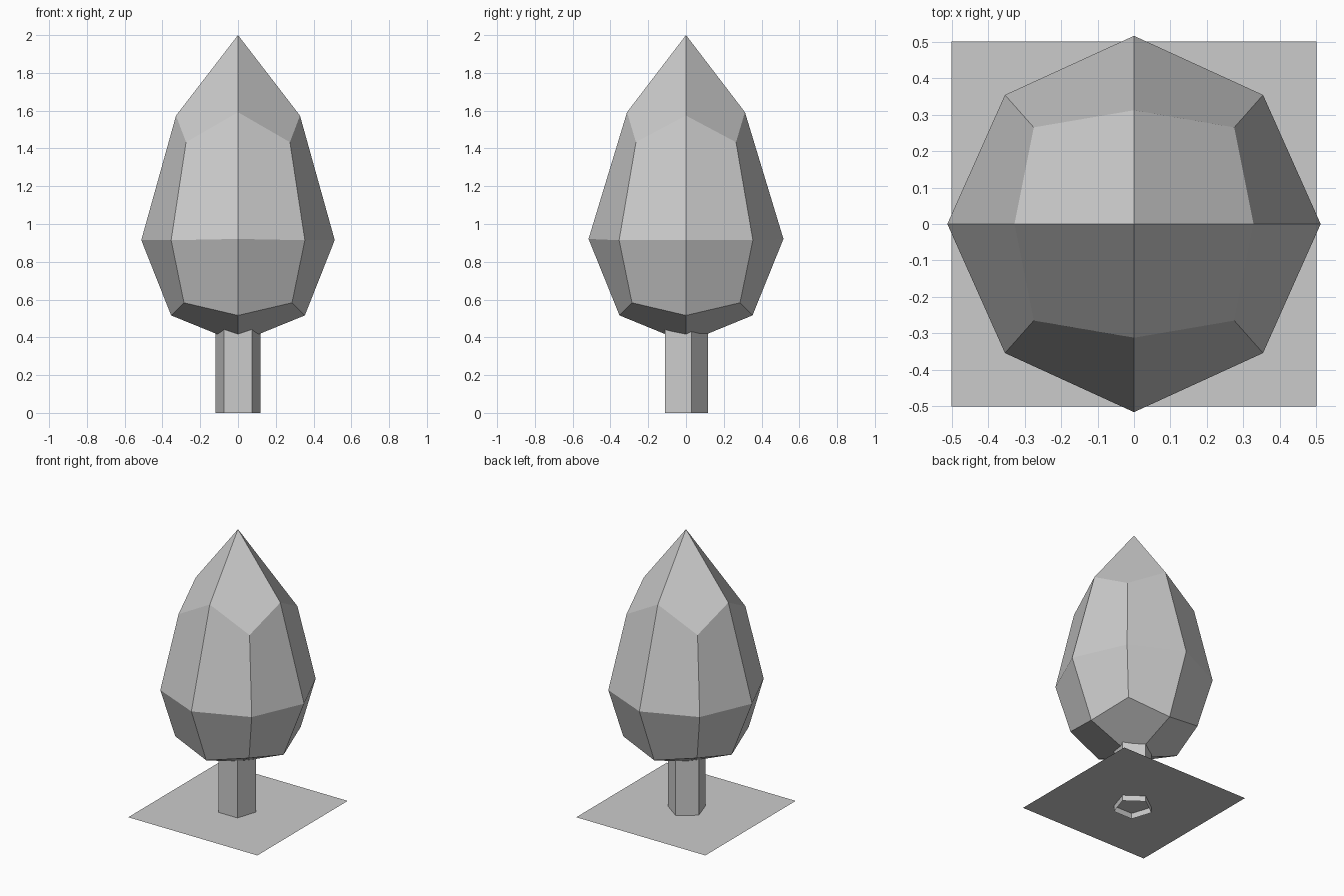
import bpy, bmesh
from mathutils import Vector

if "Cube" in bpy.data.objects:
    bpy.data.objects.remove(bpy.data.objects["Cube"])


def finish(name, bm):
    mesh = bpy.data.meshes.new(name)
    bm.to_mesh(mesh)
    bm.free()
    obj = bpy.data.objects.new(name, mesh)
    bpy.context.collection.objects.link(obj)
    return obj


def ring(bm, side, front, corner):
    """Eight vertices from (x, z) side, (y, z) front and (x, y, z) corner points."""
    (sx, sz), (fy, fz), (cx, cy, cz) = side, front, corner
    pts = [(sx, 0, sz), (cx, cy, cz), (0, fy, fz), (-cx, cy, cz),
           (-sx, 0, sz), (-cx, -cy, cz), (0, -fy, fz), (cx, -cy, cz)]
    return [bm.verts.new(p) for p in pts]


# Crown: faceted teardrop, three eight-sided rings closed by four quads at each end
bm = bmesh.new()
low = ring(bm, (0.354, 0.516), (0.352, 0.516), (0.286, 0.286, 0.583))
mid = ring(bm, (0.512, 0.915), (0.516, 0.921), (0.354, 0.354, 0.914))
high = ring(bm, (0.328, 1.574), (0.312, 1.592), (0.275, 0.265, 1.433))
bottom = bm.verts.new((0, 0, 0.372))
tip = bm.verts.new((0, 0, 2))
for a, b in ((low, mid), (mid, high)):
    for i in range(8):
        j = (i + 1) % 8
        bm.faces.new((a[i], a[j], b[j], b[i]))
for i in range(0, 8, 2):
    j = (i + 2) % 8
    bm.faces.new((tip, high[i], high[i + 1], high[j]))
    bm.faces.new((bottom, low[j], low[i + 1], low[i]))
finish("crown", bm)

# Trunk: open five-sided tube with a flat side to the front
bpy.ops.mesh.primitive_cylinder_add(vertices=5, radius=0.1255, depth=0.48,
                                    end_fill_type='NOTHING',
                                    location=(0, -0.0095, 0.24))
trunk = bpy.context.object
trunk.name = "trunk"

# Ground patch: thin square sheet just above the trunk's foot
bpy.ops.mesh.primitive_plane_add(size=1, location=(0, 0, 0.04))
bpy.context.object.name = "ground_patch"
